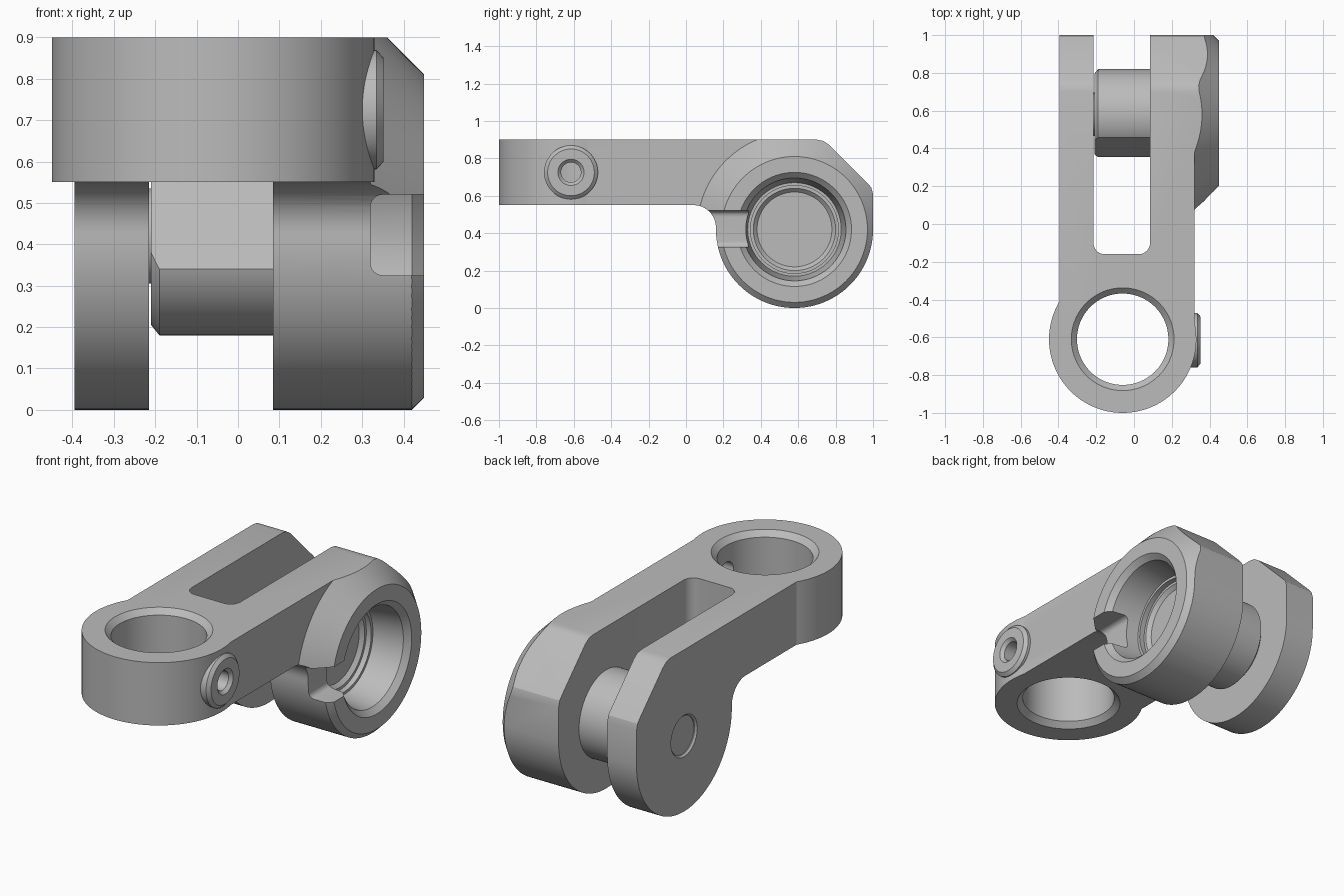
import bpy, bmesh
from math import sin, cos, radians, pi
from mathutils import Vector

cube = bpy.data.objects.get("Cube")
if cube:
    bpy.data.objects.remove(cube, do_unlink=True)

steel = bpy.data.materials.new("grey steel")
steel.use_nodes = True
GREY = (0.5, 0.5, 0.5, 1)
steel.diffuse_color = GREY
steel.node_tree.nodes["Principled BSDF"].inputs["Base Color"].default_value = GREY


def place(axis, t, u, v):
    return {"x": (t, u, v), "y": (u, t, v), "z": (u, v, t)}[axis]


def finish(name, bm):
    bmesh.ops.recalc_face_normals(bm, faces=bm.faces)
    mesh = bpy.data.meshes.new(name)
    bm.to_mesh(mesh)
    bm.free()
    mesh.materials.append(steel)
    ob = bpy.data.objects.new(name, mesh)
    bpy.context.collection.objects.link(ob)
    return ob


def prism(name, outline, axis, start, end):
    bm = bmesh.new()
    rings = [[bm.verts.new(place(axis, t, u, v)) for u, v in outline] for t in (start, end)]
    n = len(outline)
    for ring in rings:
        bm.faces.new(ring)
    for i in range(n):
        j = (i + 1) % n
        bm.faces.new((rings[0][i], rings[0][j], rings[1][j], rings[1][i]))
    return finish(name, bm)


def turned(name, profile, axis, centre, n=96):
    """Solid of revolution from (position along axis, radius) pairs."""
    bm = bmesh.new()
    rings = [[bm.verts.new(place(axis, t, centre[0] + r * cos(2 * pi * i / n),
                                 centre[1] + r * sin(2 * pi * i / n))) for i in range(n)]
             for t, r in profile]
    bm.faces.new(rings[0])
    bm.faces.new(rings[-1])
    for a, b in zip(rings, rings[1:]):
        for i in range(n):
            j = (i + 1) % n
            bm.faces.new((a[i], a[j], b[j], b[i]))
    return finish(name, bm)


def combine(target, tool, operation):
    mod = target.modifiers.new("combine", "BOOLEAN")
    mod.operation = operation
    mod.solver = "EXACT"
    mod.object = tool
    bpy.context.view_layer.update()
    graph = bpy.context.evaluated_depsgraph_get()
    mesh = bpy.data.meshes.new_from_object(target.evaluated_get(graph))
    target.modifiers.clear()
    target.data = mesh
    bpy.data.objects.remove(tool, do_unlink=True)


def arc(cx, cy, r, a0, a1, steps):
    return [(cx + r * cos(radians(a0 + (a1 - a0) * i / steps)),
             cy + r * sin(radians(a0 + (a1 - a0) * i / steps))) for i in range(steps + 1)]


PIVOT = (0.58, 0.42)
RING = (-0.06, -0.61)
SCREW = (-0.615, 0.725)

# Forked arm seen in plan: round eye at the front, open slot at the back
plan = arc(*RING, 0.39, 149, 373, 72)
plan += [(0.32, 1.1), (0.085, 1.1)]
plan += arc(0.025, -0.1, 0.06, 0, -90, 8)
plan += arc(-0.155, -0.1, 0.06, -90, -180, 8)
plan += [(-0.215, 1.1), (-0.395, 1.1)]
body = prism("clevis_body", plan, "z", -0.2, 1.2)

# Conical boss on the thicker fork arm
combine(body, turned("boss", [(0.25, 0.52), (0.32, 0.52), (0.45, 0.39)], "x", PIVOT), "UNION")

# Trim everything to the side profile
side = [(-1.1, 0.9), (-1.1, 0.55)]
side += arc(0.04, 0.43, 0.12, 90, 2, 12)
side += arc(*PIVOT, 0.42, 180, 360, 64)
side += [(1, 0.61), (0.99, 0.645), (0.97, 0.668), (0.765, 0.873), (0.735, 0.893), (0.7, 0.9)]
combine(body, prism("side_trim", side, "x", -1, 1), "INTERSECT")

# Chamfered eye hole
eye = [(0.5, 0.32), (0.55, 0.272), (0.58, 0.242), (0.87, 0.242), (0.9, 0.272), (0.95, 0.32)]
combine(body, turned("eye_hole", eye, "z", RING), "DIFFERENCE")

# Stepped bore in the boss
bore = [(0.2, 0.2), (0.22, 0.22), (0.22, 0.235), (0.25, 0.235), (0.25, 0.25),
        (0.42, 0.275), (0.45, 0.305), (0.5, 0.355)]
combine(body, turned("boss_bore", bore, "x", PIVOT), "DIFFERENCE")

# Radial notch through the boss wall
notch = [(0.6, 0.325)] + arc(0.35, 0.355, 0.03, 270, 180, 6)
notch += arc(0.35, 0.49, 0.03, 180, 90, 6) + [(0.6, 0.52)]
combine(body, prism("boss_notch", notch, "y", 0, 0.42), "DIFFERENCE")

# Collar and screw hole in the side of the eye
collar = [(0.245, 0.144), (0.335, 0.144), (0.352, 0.125)]
combine(body, turned("collar", collar, "x", SCREW, 48), "UNION")
combine(body, turned("eye_hole_again", eye, "z", RING), "DIFFERENCE")
hole = [(0.05, 0.053), (0.335, 0.053), (0.352, 0.07), (0.4, 0.118)]
combine(body, turned("screw_hole", hole, "x", SCREW, 48), "DIFFERENCE")

# Shallow recess for the pin end on the thin fork arm
recess = [(-0.5, 0.221), (-0.395, 0.116), (-0.385, 0.106), (-0.38, 0.106)]
combine(body, turned("pin_recess", recess, "x", PIVOT, 48), "DIFFERENCE")

# Shaft between the fork arms with one tilted flat
shaft = turned("shaft", [(-0.21, 0.215), (-0.19, 0.24), (0.12, 0.24)], "x", PIVOT)
normal = Vector((-cos(radians(20)), sin(radians(20))))
along = Vector((sin(radians(20)), cos(radians(20))))
base = Vector(PIVOT) + normal * 0.185
flat = [base - along * 0.3, base + along * 0.3,
        base + along * 0.3 + normal * 0.3, base - along * 0.3 + normal * 0.3]
combine(shaft, prism("shaft_flat", flat, "x", -0.4, 0.4), "DIFFERENCE")

# Thin pin joining the shaft to the thin arm
pin = turned("pin", [(-0.3, 0.115), (-0.2, 0.115)], "x", PIVOT, 48)

# Smooth curved walls, keep machined edges sharp
bpy.ops.object.select_all(action="DESELECT")
for ob in (body, shaft, pin):
    ob.select_set(True)
    bpy.context.view_layer.objects.active = ob
bpy.ops.object.shade_smooth_by_angle(angle=radians(25))
